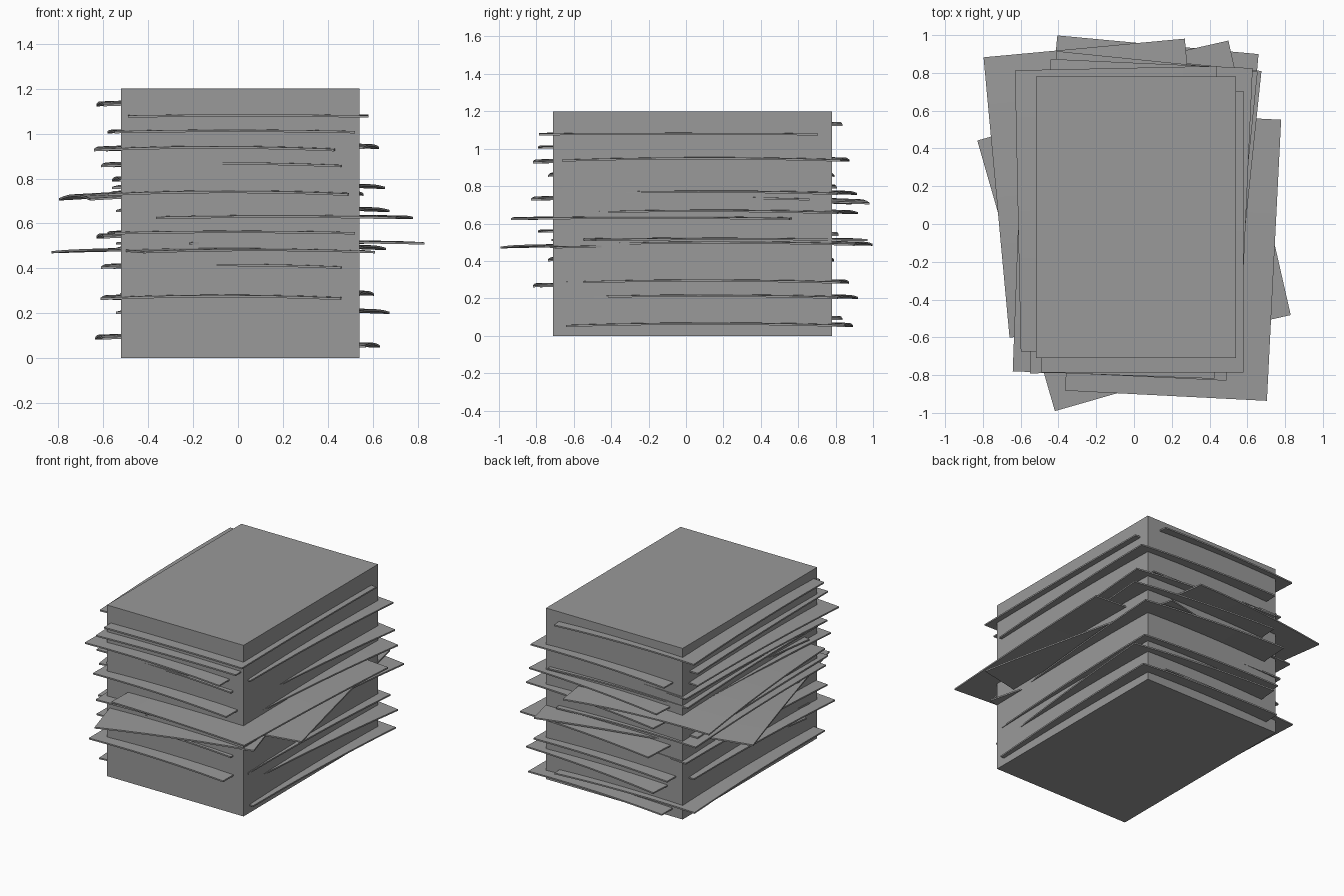
import bpy, bmesh
from mathutils import Matrix
from math import radians

W, H, T = 1.07, 1.49, 0.01   # sheet width, length, thickness

# Dark grey paper
paper = bpy.data.materials.new("paper_grey")
paper.diffuse_color = (0.32, 0.32, 0.32, 1)


def link(name, bm):
    mesh = bpy.data.meshes.new(name)
    bm.to_mesh(mesh)
    bm.free()
    mesh.materials.append(paper)
    obj = bpy.data.objects.new(name, mesh)
    bpy.context.scene.collection.objects.link(obj)
    return obj


# Main block of neatly stacked paper
bm = bmesh.new()
bmesh.ops.create_cube(bm, size=1, matrix=Matrix.Translation((0.01, 0.035, 0.6))
                      @ Matrix.Diagonal((1.06, 1.49, 1.2, 1)))
link("paper_block", bm)


# One loose sheet: a thin slab whose corners sag a little
def sheet(i, z, x, y, angle, sag=0.012):
    bm = bmesh.new()
    bmesh.ops.create_grid(bm, x_segments=6, y_segments=6, size=1)
    for v in bm.verts:
        u, w = v.co.x, v.co.y
        v.co = (u * W / 2, w * H / 2, sag * (1 - u * u - w * w))
    ret = bmesh.ops.extrude_face_region(bm, geom=bm.faces[:])
    for v in ret["geom"]:
        if isinstance(v, bmesh.types.BMVert):
            v.co.z += T
    for v in bm.verts:
        v.co.z -= T / 2
    bmesh.ops.recalc_face_normals(bm, faces=bm.faces[:])
    obj = link(f"loose_sheet_{i:02d}", bm)
    obj.location = (x, y, z)
    obj.rotation_euler.z = radians(angle)


# Loose sheets from top to bottom: height, centre x, centre y, turn in degrees
sheets = [
    (1.138, -0.08, 0.08, 1.2),
    (1.08, 0.045, -0.04, 0, 0.004),
    (1.012, -0.03, -0.035, 1.2, 0.006),
    (0.938, -0.08, -0.055, -2.1),
    (0.948, 0.06, 0.105, -2.6),
    (0.867, -0.047, 0.028, -2.2),
    (0.803, -0.01, 0.05, 1.2),
    (0.77, 0.047, 0.12, -5.8),
    (0.74, -0.01, -0.06, -2.7),
    (0.725, -0.195, 0.19, 5.3, 0.018),
    (0.667, 0.066, 0.124, -5.9),
    (0.63, 0.207, -0.165, -2.9, 0.006),
    (0.562, -0.03, -0.035, 1.2, 0.006),
    (0.55, -0.08, 0.06, 1.2),
    (0.517, 0.143, 0.126, 12.8, 0.006),
    (0.498, 0.058, 0.207, -5.3),
    (0.482, -0.11, -0.127, 16, 0.01),
    (0.415, -0.047, 0.027, -2.2),
    (0.295, 0.04, 0.105, -2.4),
    (0.276, -0.05, -0.055, -2.1),
    (0.214, 0.066, 0.124, -5.9),
    (0.1, -0.085, 0.08, 1.2),
    (0.064, 0.065, 0.125, -2.5),
]
for i, s in enumerate(sheets, 1):
    sheet(i, *s)
